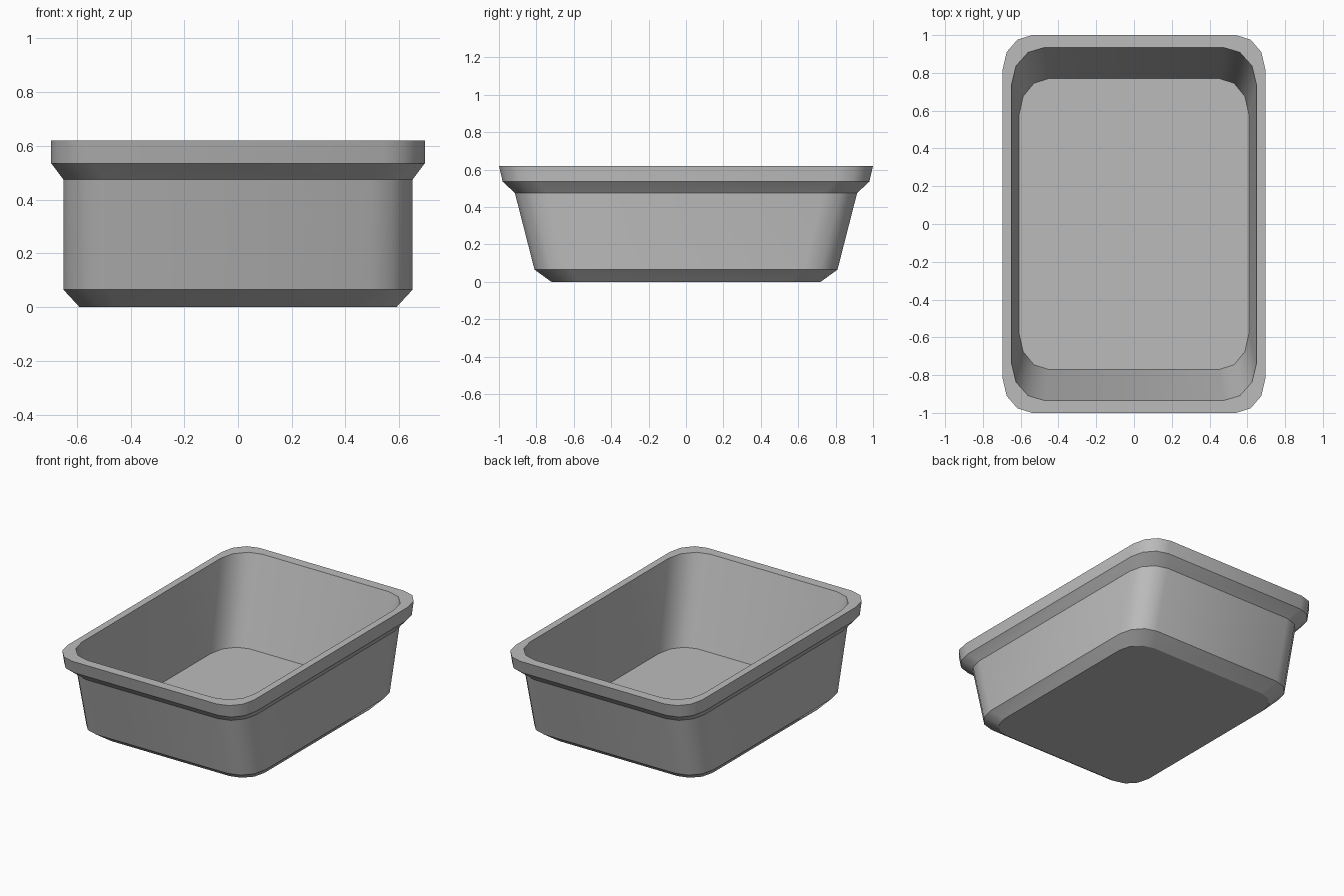
import bpy
import bmesh
from math import sin, cos, pi

cube = bpy.data.objects.get("Cube")
if cube:
    bpy.data.objects.remove(cube, do_unlink=True)

CORNER_SEGMENTS = 3


def make_material(name, color):
    mat = bpy.data.materials.new(name)
    mat.use_nodes = True
    mat.diffuse_color = color
    mat.node_tree.nodes["Principled BSDF"].inputs["Base Color"].default_value = color
    return mat


def rounded_ring(bm, half_x, half_y, z, rx, ry):
    """Rounded rectangle of vertices, counter-clockwise from above."""
    ring = []
    for quarter, (sx, sy) in enumerate(((1, 1), (-1, 1), (-1, -1), (1, -1))):
        for i in range(CORNER_SEGMENTS + 1):
            a = (quarter + i / CORNER_SEGMENTS) * pi / 2
            ring.append(bm.verts.new((sx * (half_x - rx) + rx * cos(a),
                                      sy * (half_y - ry) + ry * sin(a), z)))
    return ring


def loft(name, sections, mat):
    """Closed skin through rounded sections with crisp section edges."""
    bm = bmesh.new()
    rings = [rounded_ring(bm, *s) for s in sections]
    for lower, upper in zip(rings, rings[1:]):
        n = len(lower)
        for i in range(n):
            j = (i + 1) % n
            bm.faces.new((lower[i], lower[j], upper[j], upper[i]))
    bm.faces.new(rings[0][::-1])
    bm.faces.new(rings[-1])
    for face in bm.faces:
        face.smooth = True
    for ring in rings:
        for a, b in zip(ring, ring[1:] + ring[:1]):
            bm.edges.get((a, b)).smooth = False
    mesh = bpy.data.meshes.new(name)
    bm.to_mesh(mesh)
    bm.free()
    mesh.materials.append(mat)
    obj = bpy.data.objects.new(name, mesh)
    bpy.context.collection.objects.link(obj)
    return obj


grey = make_material("light_grey_plastic", (0.5, 0.5, 0.5, 1))

# Tub: outside from base to rim, over the lip, then down to the inner floor
# Each section: half width, half length, height, corner radius in x and y
loft("tub", [
    (0.59, 0.72, 0.0, 0.15, 0.16),      # base
    (0.65, 0.81, 0.065, 0.16, 0.18),    # top of base chamfer
    (0.65, 0.915, 0.475, 0.16, 0.18),   # top of outer wall
    (0.695, 0.98, 0.535, 0.155, 0.18),  # underside of rim
    (0.695, 1.0, 0.62, 0.155, 0.18),    # rim outer edge
    (0.648, 0.935, 0.62, 0.175, 0.195), # rim inner edge
    (0.608, 0.77, 0.05, 0.155, 0.19),   # inner floor
], grey)
